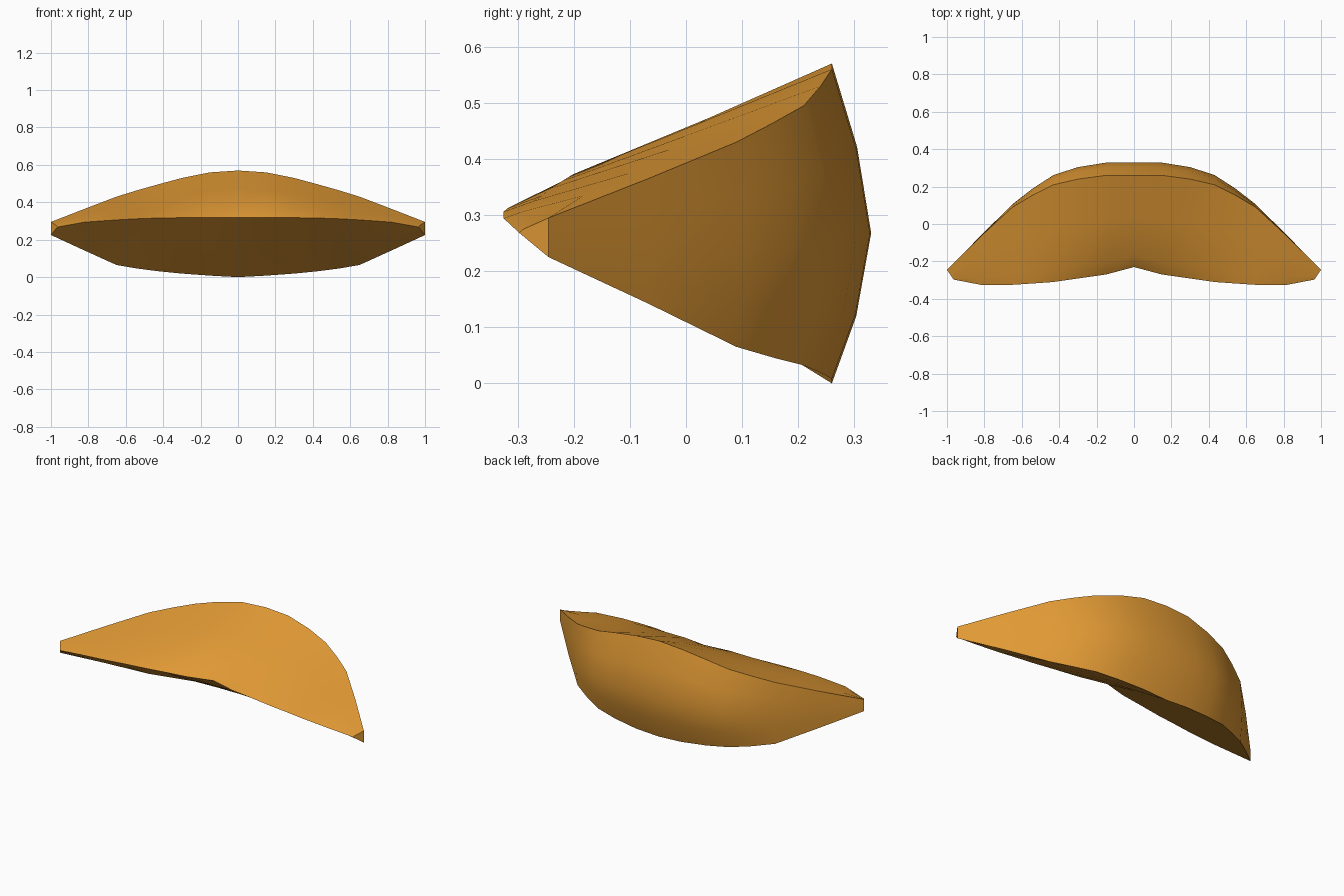
import bpy, bmesh
from mathutils import Vector

if "Cube" in bpy.data.objects:
    bpy.data.objects.remove(bpy.data.objects["Cube"])

# Half-span stations: back rim x, y, top z, bottom z, bulge, front lip x, y, z
STATIONS = [
    (0.00, 0.26, 0.57, 0.000, 0.070, 0.00, -0.23, 0.320),
    (0.15, 0.26, 0.56, 0.008, 0.068, 0.15, -0.27, 0.319),
    (0.30, 0.24, 0.53, 0.019, 0.064, 0.29, -0.29, 0.318),
    (0.43, 0.21, 0.495, 0.032, 0.052, 0.43, -0.31, 0.316),
    (0.54, 0.155, 0.464, 0.046, 0.036, 0.54, -0.318, 0.312),
    (0.65, 0.09, 0.43, 0.065, 0.016, 0.65, -0.325, 0.306),
    (0.82, -0.067, 0.365, 0.142, 0.004, 0.82, -0.325, 0.294),
    (1.00, -0.245, 0.295, 0.225, 0.000, 0.965, -0.297, 0.268),
]


def section(s):
    """Closed wedge section: lip, top slope, bulged back wall, underside."""
    xb, yb, zt, zb, bulge, xl, yl, zl = s
    lip, top, low = Vector((xl, yl, zl)), Vector((xb, yb, zt)), Vector((xb, yb, zb))
    lift = max(0.003, 0.03 * (1 - 1.7 * xb))
    pts = [lip, lip.lerp(top, 0.13) + Vector((0, 0, lift)),
           lip.lerp(top, 0.55) + Vector((0, 0, lift * 0.5)), top]
    for t, b in ((0.26, 0.64), (0.53, 1.0), (0.79, 0.62)):
        pts.append(top.lerp(low, t) + Vector((0, bulge * b, 0)))
    pts += [low, low.lerp(lip, 0.5)]
    return pts


# Mirror the stations to both sides
rings = [[Vector((-p.x, p.y, p.z)) for p in section(s)] for s in STATIONS[:0:-1]]
rings += [section(s) for s in STATIONS]

# Loft the curved wedge
bm = bmesh.new()
loops = [[bm.verts.new(p) for p in r] for r in rings]
n = len(loops[0])
for a, b in zip(loops, loops[1:]):
    for i in range(n):
        j = (i + 1) % n
        bm.faces.new((a[i], a[j], b[j], b[i]))
bm.faces.new(loops[0])
bm.faces.new(loops[-1])
bmesh.ops.recalc_face_normals(bm, faces=bm.faces)
mesh = bpy.data.meshes.new("curved_wedge")
bm.to_mesh(mesh)
bm.free()

obj = bpy.data.objects.new("curved_wedge", mesh)
bpy.context.collection.objects.link(obj)
mat = bpy.data.materials.new("orange")
mat.diffuse_color = (0.75, 0.32, 0.035, 1)
mat.use_nodes = True
mat.node_tree.nodes["Principled BSDF"].inputs["Base Color"].default_value = mat.diffuse_color
mesh.materials.append(mat)

# Smooth surfaces with crisp rims
bpy.context.view_layer.objects.active = obj
obj.select_set(True)
bpy.ops.object.shade_smooth_by_angle(angle=0.6)
